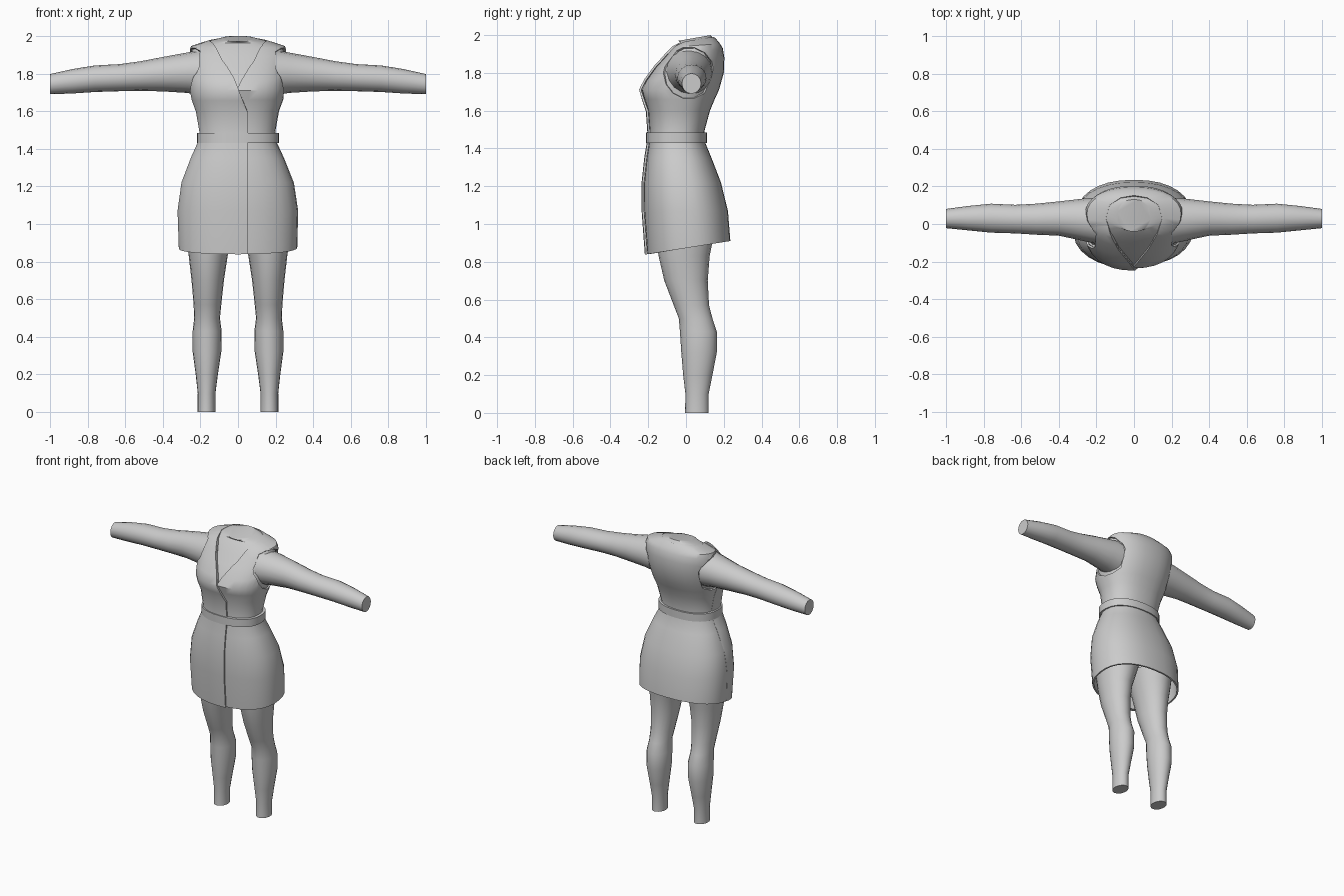
import bpy, bmesh, math
from mathutils import Vector

if "Cube" in bpy.data.objects:
    bpy.data.objects.remove(bpy.data.objects["Cube"])


def spow(v, e):
    return math.copysign(abs(v) ** e, v)


def tilted_ring(zf, zb, hx, yf, yb, cx=0, n=2.3, grow=0, segs=32):
    """Rounded cross-section, its height running from zf (front) to zb (back)."""
    pts = []
    for k in range(segs):
        a = 2 * math.pi * k / segs - math.pi / 2
        u, v = spow(math.cos(a), 2 / n), spow(math.sin(a), 2 / n)
        t = (v + 1) / 2
        pts.append((cx + u * (hx + grow), (yf + yb) / 2 + v * ((yb - yf) / 2 + grow),
                    zf + (zb - zf) * t))
    return pts


def arm_ring(x, y0, y1, z0, z1, segs=16):
    return [(x, (y0 + y1) / 2 + (y1 - y0) / 2 * math.cos(a), (z0 + z1) / 2 + (z1 - z0) / 2 * math.sin(a))
            for a in (2 * math.pi * k / segs for k in range(segs))]


def loft(name, rings, cap_start=True, cap_end=True):
    bm = bmesh.new()
    rows = [[bm.verts.new(p) for p in r] for r in rings]
    n = len(rows[0])
    for a, b in zip(rows, rows[1:]):
        for k in range(n):
            bm.faces.new((a[k], a[(k + 1) % n], b[(k + 1) % n], b[k]))
    if cap_start:
        bm.faces.new(rows[0][::-1])
    if cap_end:
        bm.faces.new(rows[-1])
    bmesh.ops.recalc_face_normals(bm, faces=bm.faces)
    return to_object(name, bm)


def to_object(name, bm):
    me = bpy.data.meshes.new(name)
    bm.to_mesh(me)
    bm.free()
    ob = bpy.data.objects.new(name, me)
    bpy.context.collection.objects.link(ob)
    return ob


def activate(ob):
    bpy.ops.object.select_all(action='DESELECT')
    ob.select_set(True)
    bpy.context.view_layer.objects.active = ob


def finish(ob, thickness=0):
    activate(ob)
    if thickness:
        m = ob.modifiers.new("thickness", 'SOLIDIFY')
        m.thickness, m.offset = thickness, -1
        bpy.ops.object.modifier_apply(modifier=m.name)
    bpy.ops.object.shade_smooth_by_angle(angle=math.radians(40))


def cut(ob, cutter):
    activate(ob)
    m = ob.modifiers.new("cut", 'BOOLEAN')
    m.operation, m.solver, m.object = 'DIFFERENCE', 'EXACT', cutter
    bpy.ops.object.modifier_apply(modifier=m.name)
    bpy.data.objects.remove(cutter)


def inside(poly, x, y, eps=2e-4):
    for (ax, ay), (bx, by) in zip(poly, poly[1:] + poly[:1]):
        if ((bx - ax) * (y - ay) - (by - ay) * (x - ax)) / math.hypot(bx - ax, by - ay) < -eps:
            return False
    return True


# Cross-sections: z front, z back, half width, y front, y back
skirt = [(.84, .91, .315, -.205, .235), (1.07, 1.07, .32, -.222, .222), (1.22, 1.22, .297, -.222, .185),
         (1.35, 1.35, .245, -.208, .135), (1.43, 1.43, .208, -.195, .102)]
bodice = [(1.49, 1.49, .198, -.192, .097), (1.60, 1.60, .218, -.20, .127), (1.66, 1.66, .24, -.22, .152),
          (1.71, 1.71, .25, -.235, .175), (1.76, 1.80, .26, -.21, .20), (1.83, 1.88, .265, -.16, .203),
          (1.89, 1.93, .262, -.11, .195), (1.935, 1.955, .25, -.075, .18), (1.962, 1.985, .16, -.045, .155)]
neck = (1.97, 2.0, .09, -.04, .13)

# Dress, cut open at neckline and armholes
dress = loft("wrap_dress", [tilted_ring(*r) for r in skirt + bodice + [neck]])
half = [(0, -.228), (.08, -.13), (.125, -.05), (.15, .03), (.13, .10), (.07, .14), (0, .152)]
neckline = half + [(-x, y) for x, y in half[-2:0:-1]]
cut(dress, loft("neck_cutter", [[(x, y, z) for x, y in neckline] for z in (1.705, 2.2)]))
armhole = [(.015 + .135 * math.cos(a), 1.80 + .138 * math.sin(a))
           for a in (2 * math.pi * k / 14 for k in range(14))]
for s in (-1, 1):
    cut(dress, loft("armhole_cutter", [[(s * x, y, z) for y, z in armhole] for x in (.2, .5)]))

bm = bmesh.new()
bm.from_mesh(dress.data)
doomed = []
for f in bm.faces:
    co = [v.co for v in f.verts]
    if (all(c.z > 1.69 and inside(neckline, c.x, c.y) for c in co)
            or all(abs(c.x) > .199 and inside(armhole, c.y, c.z) for c in co)
            or all(c.z < .92 for c in co)):
        doomed.append(f)
bmesh.ops.delete(bm, geom=doomed, context='FACES')
bm.to_mesh(dress.data)

# Overlapping front panel, lifted slightly off the dress
for co, no in (((.05, 0, 0), (1, 0, 0)), ((.05, 0, 1.6), (.12, 0, .05)), ((0, -.01, 0), (0, 1, 0))):
    bmesh.ops.bisect_plane(bm, geom=bm.verts[:] + bm.edges[:] + bm.faces[:], plane_co=co,
                           plane_no=Vector(no).normalized(), clear_outer=True)
bm.normal_update()
shift = [(v, v.normal * .013 * min(1, max(.1, -v.co.y / .1))) for v in bm.verts]
for v, d in shift:
    v.co += d
finish(to_object("front_panel", bm), .011)
finish(dress, .011)

# Belt
finish(loft("belt", [tilted_ring(z, z, .218, -.212, .11) for z in (1.43, 1.485)], False, False), .022)

# Chest and neck under the dress
finish(loft("chest", [tilted_ring(*r, grow=-.013) for r in bodice[2:]] + [tilted_ring(*neck)], False, True))

# Arms: x, y range, z range
arm = [(.2, -.105, .14, 1.685, 1.925), (.27, -.09, .135, 1.697, 1.912), (.4, -.062, .12, 1.705, 1.888),
       (.52, -.057, .108, 1.708, 1.865), (.63, -.05, .102, 1.706, 1.85), (.76, -.046, .108, 1.702, 1.843),
       (.88, -.034, .096, 1.694, 1.824), (1.0, -.022, .08, 1.69, 1.797)]
# Legs: z, x range, y range
leg = [(0, .12, .215, -.005, .12), (.1, .12, .214, -.003, .12), (.2, .107, .225, -.015, .14),
       (.32, .089, .241, -.025, .163), (.43, .087, .241, -.032, .163), (.5, .096, .233, -.038, .14),
       (.57, .089, .236, -.065, .122), (.7, .075, .247, -.115, .115), (.83, .055, .262, -.145, .125),
       (.93, .025, .275, -.16, .145), (1.02, .002, .28, -.17, .165)]
for side, s in (("left", 1), ("right", -1)):
    finish(loft(side + "_arm", [arm_ring(s * r[0], *r[1:]) for r in arm]))
    finish(loft(side + "_leg", [tilted_ring(z, z, (x1 - x0) / 2, y0, y1, s * (x0 + x1) / 2, 2, 0, 20)
                                for z, x0, x1, y0, y1 in leg]))
